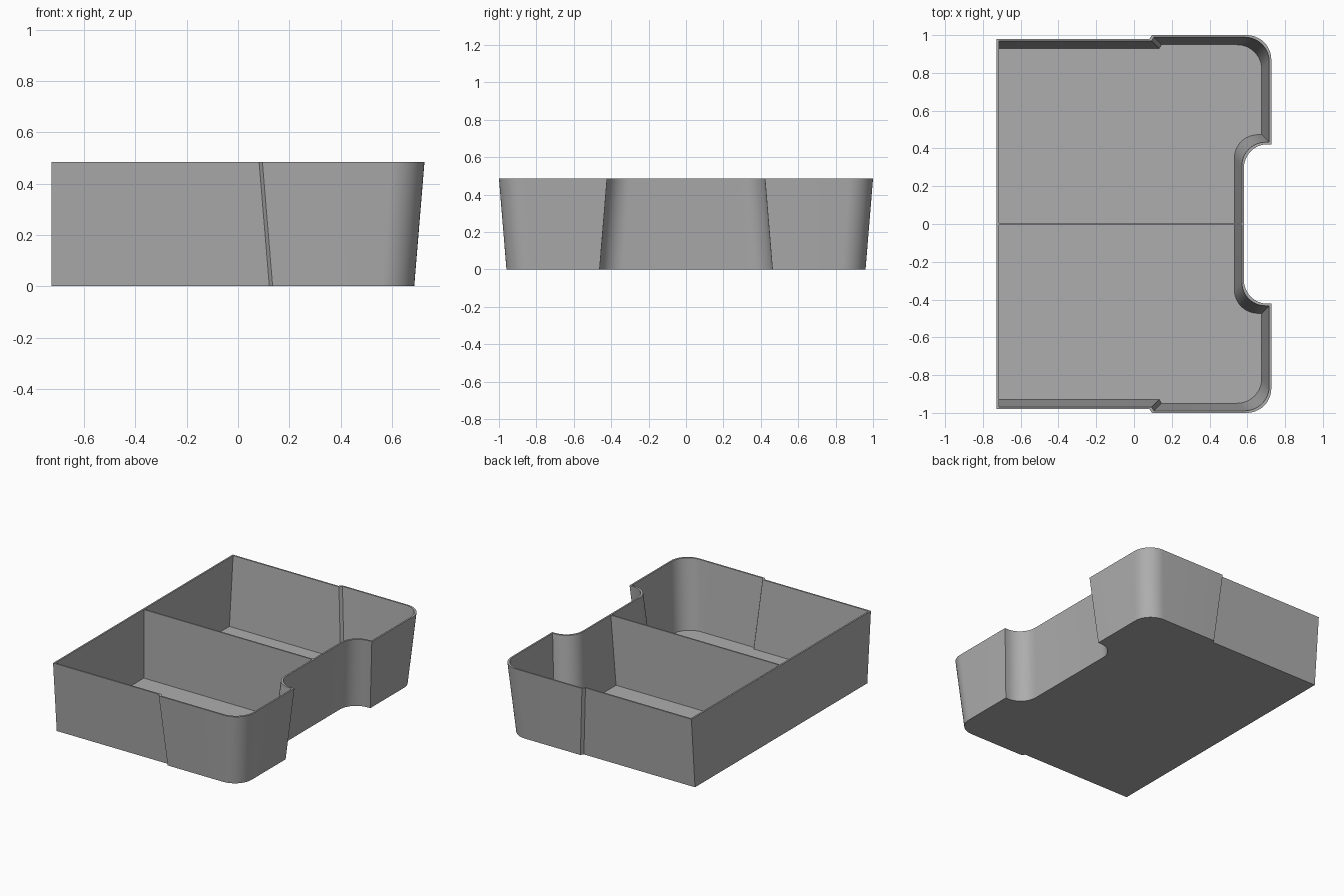
import bpy, bmesh, math

if "Cube" in bpy.data.objects:
    bpy.data.objects.remove(bpy.data.objects["Cube"])

HEIGHT = 0.485
DRAFT = 0.04
WALL = 0.011
BACK = -0.727

grey = bpy.data.materials.new("plain grey")
grey.use_nodes = True
grey.diffuse_color = (0.42, 0.42, 0.42, 1)
grey.node_tree.nodes["Principled BSDF"].inputs["Base Color"].default_value = grey.diffuse_color


def arc(cx, cy, r, start, end, steps=12):
    angles = [math.radians(start + (end - start) * i / steps) for i in range(steps + 1)]
    return [(cx + r * math.cos(a), cy + r * math.sin(a)) for a in angles]


def outline(inset, back_inset):
    """Tray outline moved inwards; the straight end only moves by back_inset."""
    d = inset
    half = [(BACK + back_inset, 0.98 - d), (0.082 + d, 0.98 - d), (0.095 + d, 1 - d)]
    half += arc(0.597 - d, 0.87 - d, 0.13, 90, 0)             # rounded corner
    half += [(0.727 - d, 0.422 + d)]
    half += arc(0.707 - d, 0.297 + d, 0.125, 90, 180)         # notch curve
    return half + [(x, -y) for x, y in reversed(half)]


def finish(bm, name):
    bmesh.ops.recalc_face_normals(bm, faces=bm.faces)
    mesh = bpy.data.meshes.new(name)
    bm.to_mesh(mesh)
    bm.free()
    mesh.materials.append(grey)
    obj = bpy.data.objects.new(name, mesh)
    bpy.context.collection.objects.link(obj)
    return obj


# Tray shell: underside, outer wall, rim, inner wall, floor
bm = bmesh.new()
sections = [(DRAFT, 0, 0), (0, 0, HEIGHT),
            (WALL, WALL, HEIGHT), (DRAFT + WALL, WALL, WALL)]
rings = [[bm.verts.new((x, y, z)) for x, y in outline(d, b)] for d, b, z in sections]
for low, high in zip(rings, rings[1:]):
    for i in range(len(low)):
        j = (i + 1) % len(low)
        bm.faces.new((low[i], low[j], high[j], high[i]))
bm.faces.new(rings[0])
bm.faces.new(rings[-1])
tray = finish(bm, "tray_shell")
bpy.ops.object.select_all(action="DESELECT")
tray.select_set(True)
bpy.context.view_layer.objects.active = tray
bpy.ops.object.shade_smooth_by_angle(angle=math.radians(20))

# Central divider, sloped to follow the notch wall
bm = bmesh.new()
profile = [(BACK + 0.005, 0.005), (0.537, 0.005),
           (0.576, HEIGHT - 0.001), (BACK + 0.005, HEIGHT - 0.001)]
side = bm.faces.new([bm.verts.new((x, -0.005, z)) for x, z in profile])
extruded = bmesh.ops.extrude_face_region(bm, geom=[side])["geom"]
bmesh.ops.translate(bm, vec=(0, 0.01, 0),
                    verts=[v for v in extruded if isinstance(v, bmesh.types.BMVert)])
finish(bm, "divider")
